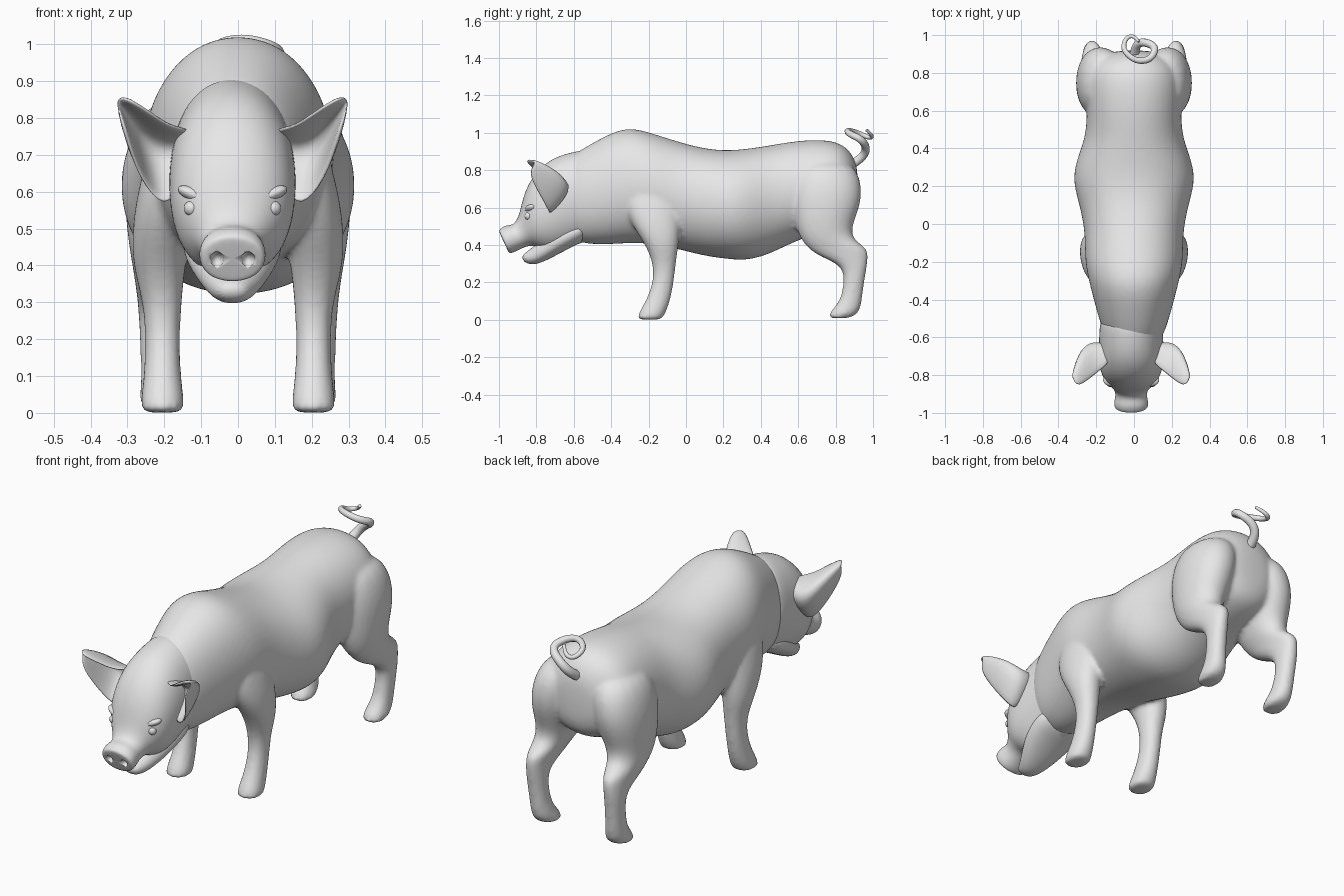
import bpy
import bmesh
import math
from mathutils import Vector, Matrix

cube = bpy.data.objects.get("Cube")
if cube:
    bpy.data.objects.remove(cube, do_unlink=True)

skin = bpy.data.materials.new("plain grey")
skin.use_nodes = True
grey = (0.8, 0.8, 0.8, 1)
skin.diffuse_color = grey
skin.node_tree.nodes["Principled BSDF"].inputs["Base Color"].default_value = grey

HEAD_SHIFT = -0.015  # the head is turned a touch off centre
SIDES = (1, -1)


def make_object(name, bm, shift=0.0):
    """Turn a bmesh into a smooth shaded object."""
    bmesh.ops.recalc_face_normals(bm, faces=bm.faces)
    mesh = bpy.data.meshes.new(name)
    bm.to_mesh(mesh)
    bm.free()
    for face in mesh.polygons:
        face.use_smooth = True
    mesh.materials.append(skin)
    obj = bpy.data.objects.new(name, mesh)
    obj.location.x = shift
    bpy.context.collection.objects.link(obj)
    return obj


def subdivide(obj, levels=2):
    mod = obj.modifiers.new("subdivide", "SUBSURF")
    mod.levels = mod.render_levels = levels


def loft(bm, sections, sides=16, power=0.94):
    """Skin rounded rings; each has two end points, a half width and a centre x."""
    rings = []
    for first, second, half, x in sections:
        a, b = Vector((x, *first)), Vector((x, *second))
        centre, v = (a + b) / 2, (a - b) / 2 * 1.02
        ring = []
        for i in range(sides):
            t = math.tau * i / sides
            c, s = math.cos(t), math.sin(t)
            c = math.copysign(abs(c) ** power, c)
            s = math.copysign(abs(s) ** power, s)
            ring.append(bm.verts.new(centre + v * c + Vector((half * 1.02 * s, 0, 0))))
        rings.append(ring)
    for low, high in zip(rings, rings[1:]):
        for i in range(sides):
            j = (i + 1) % sides
            bm.faces.new((low[i], low[j], high[j], high[i]))
    bm.faces.new(rings[0][::-1])
    bm.faces.new(rings[-1])


def leg(bm, rows):
    """Left and right leg from rows of height, front, back, centre x, half width."""
    for side in SIDES:
        loft(bm, [((back, z), (front, z), half, x * side)
                  for z, front, back, x, half in rows])


def ellipsoid(bm, centre, size, tilt=0.0):
    matrix = (Matrix.Translation(centre) @ Matrix.Rotation(tilt, 4, "Y")
              @ Matrix.Diagonal((*size, 1)))
    bmesh.ops.create_uvsphere(bm, u_segments=20, v_segments=12, radius=1, matrix=matrix)


# Torso: y, top, bottom, half width
torso_rows = [
    (-.66, .84, .46, .11), (-.58, .90, .41, .163), (-.45, .975, .40, .20),
    (-.32, 1.035, .41, .235), (-.2, 1.005, .41, .262), (-.05, .955, .38, .258),
    (.1, .915, .34, .288), (.22, .905, .325, .325), (.33, .915, .315, .31),
    (.46, .935, .355, .255), (.6, .96, .43, .25), (.75, .965, .47, .255),
    (.84, .94, .5, .23), (.895, .88, .54, .16), (.92, .8, .62, .08),
]
front_leg = [
    (0, -.255, -.14, .205, .054), (.01, -.258, -.125, .205, .059),
    (.045, -.25, -.105, .205, .058), (.1, -.215, -.085, .205, .05),
    (.2, -.175, -.065, .205, .046), (.3, -.175, -.055, .205, .052),
    (.4, -.215, -.04, .215, .072), (.5, -.285, -.03, .208, .08),
    (.62, -.34, -.03, .178, .092), (.8, -.32, -.08, .13, .085),
]
hind_leg = [
    (.008, .765, .86, .208, .05), (.02, .765, .9, .208, .056),
    (.05, .775, .93, .21, .056), (.1, .825, .94, .215, .047),
    (.2, .845, .952, .222, .044), (.29, .84, .968, .224, .047),
    (.34, .71, .975, .222, .055), (.385, .65, .97, .218, .066),
    (.43, .615, .89, .21, .082), (.5, .585, .885, .198, .104),
    (.6, .565, .93, .188, .121), (.72, .56, .945, .175, .128),
    (.86, .6, .89, .14, .105),
]
bm = bmesh.new()
loft(bm, [((y, top), (y, bottom), half, 0) for y, top, bottom, half in torso_rows])
leg(bm, front_leg)
leg(bm, hind_leg)
body = make_object("body_and_legs", bm)
subdivide(body)
blend = body.modifiers.new("blend", "REMESH")
blend.mode = "VOXEL"
blend.voxel_size = 0.012
blend.use_smooth_shade = True
relax = body.modifiers.new("relax", "SMOOTH")
relax.factor = 0.5
relax.iterations = 6

# Head and snout: top point, bottom point, half width
head_rows = [
    ((-.46, .925), (-.46, .44), .165), ((-.6, .9), (-.58, .405), .169),
    ((-.72, .867), (-.67, .37), .174), ((-.82, .775), (-.73, .365), .166),
    ((-.872, .66), (-.775, .375), .14), ((-.89, .56), (-.82, .4), .104),
    ((-.92, .505), (-.865, .39), .078), ((-.965, .508), (-.92, .36), .092),
    ((-1.0, .482), (-.945, .355), .088), ((-1.0, .47), (-.95, .365), .07),
]
bm = bmesh.new()
loft(bm, [(*row, 0) for row in head_rows])
head = make_object("head", bm, HEAD_SHIFT)
subdivide(head)

# Nostril hollows
bm = bmesh.new()
for side in SIDES:
    ellipsoid(bm, (side * .042, -.985, .415), (.02, .035, .022))
cutter = make_object("nostril_cutter", bm, HEAD_SHIFT)
cutter.hide_render = True
cutter.hide_viewport = True
hollow = head.modifiers.new("nostrils", "BOOLEAN")
hollow.operation = "DIFFERENCE"
hollow.object = cutter

# Lower jaw, running back into the cheeks and throat
jaw_rows = [
    ((-.5, .56), (-.52, .43), .12), ((-.59, .54), (-.6, .395), .138),
    ((-.68, .51), (-.69, .347), .128), ((-.765, .45), (-.775, .303), .09),
    ((-.83, .375), (-.83, .293), .056), ((-.88, .348), (-.872, .312), .034),
]
bm = bmesh.new()
loft(bm, [(*row, 0) for row in jaw_rows])
subdivide(make_object("lower_jaw", bm, HEAD_SHIFT))

# Cupped ears: each row runs front edge, back fold, lower edge
ear_rows = [
    ((.1, -.73, .77), (.13, -.6, .73), (.15, -.74, .57)),
    ((.16, -.78, .775), (.23, -.565, .73), (.2, -.73, .555)),
    ((.22, -.83, .815), (.285, -.62, .8), (.26, -.78, .65)),
    ((.295, -.875, .862), (.32, -.79, .853), (.3, -.86, .8)),
]
for side, label in zip(SIDES, ("left", "right")):
    bm = bmesh.new()
    grid = [[bm.verts.new((x * side, y, z)) for x, y, z in row] for row in ear_rows]
    for near, far in zip(grid, grid[1:]):
        for i in range(len(near) - 1):
            bm.faces.new((near[i], near[i + 1], far[i + 1], far[i]))
    ear = make_object(label + "_ear", bm, HEAD_SHIFT)
    thick = ear.modifiers.new("thickness", "SOLIDIFY")
    thick.thickness = 0.028
    thick.offset = 0
    subdivide(ear)

    # Eye and the brow fold above it
    bm = bmesh.new()
    ellipsoid(bm, (side * .111, -.842, .555), (.021, .021, .021))
    make_object(label + "_eye", bm, HEAD_SHIFT)
    bm = bmesh.new()
    ellipsoid(bm, (side * .1, -.826, .59), (.052, .035, .02), side * -.4)
    make_object(label + "_brow", bm, HEAD_SHIFT)

# Curly tail
tail_path = [
    (0, .85, .81), (0, .925, .85), (.035, .97, .91), (.12, .94, .965),
    (.09, .87, .995), (.01, .86, 1.015), (-.06, .92, 1.0),
    (-.045, .985, .97), (0, 1.0, .985), (.025, .965, 1.015),
]
curve = bpy.data.curves.new("tail", "CURVE")
curve.dimensions = "3D"
curve.bevel_depth = 0.026
curve.bevel_resolution = 3
curve.use_fill_caps = True
spline = curve.splines.new("NURBS")
spline.points.add(len(tail_path) - 1)
for i, (point, co) in enumerate(zip(spline.points, tail_path)):
    point.co = (*co, 1)
    point.radius = 1 - 0.7 * i / (len(tail_path) - 1)
spline.use_endpoint_u = True
spline.order_u = 3
spline.resolution_u = 8
curve.materials.append(skin)
bpy.context.collection.objects.link(bpy.data.objects.new("tail", curve))
